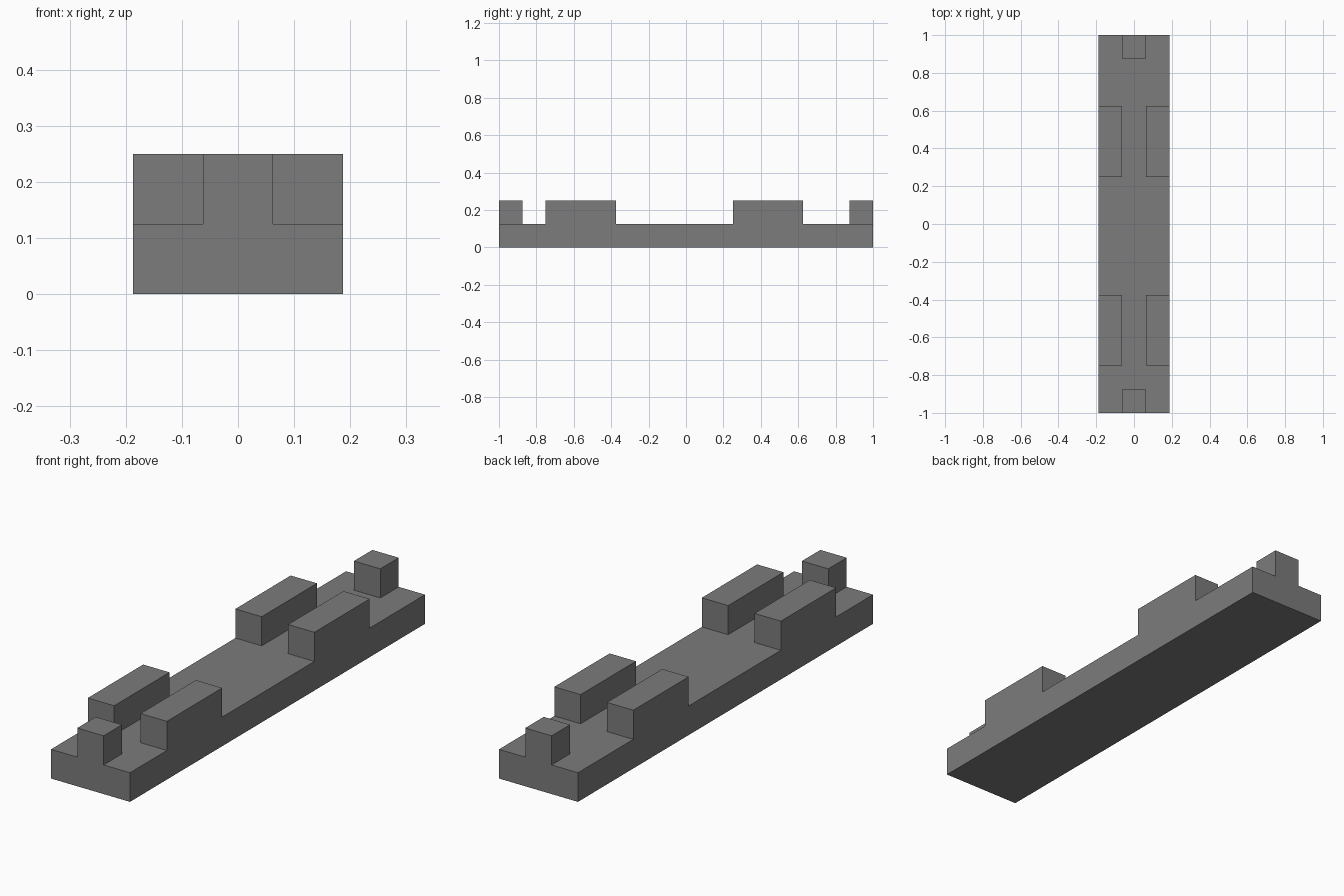
import bpy
import bmesh
from mathutils import Matrix, Vector

default = bpy.data.objects.get("Cube")
if default:
    bpy.data.objects.remove(default, do_unlink=True)

UNIT = 0.125  # thickness shared by the plate, rails and posts

grey = bpy.data.materials.new("mid_grey")
grey.use_nodes = True
colour = (0.2, 0.2, 0.2, 1)
grey.diffuse_color = colour
grey.node_tree.nodes["Principled BSDF"].inputs["Base Color"].default_value = colour


def block(name, centre, size):
    """Flat-shaded box with its origin at the centre of its underside."""
    bm = bmesh.new()
    bmesh.ops.create_cube(bm, size=1)
    lift = Matrix.Translation((0, 0, size[2] / 2))
    bm.transform(lift @ Matrix.Diagonal(Vector((*size, 1))))
    mesh = bpy.data.meshes.new(name)
    bm.to_mesh(mesh)
    bm.free()
    mesh.materials.append(grey)
    obj = bpy.data.objects.new(name, mesh)
    obj.location = centre
    bpy.context.collection.objects.link(obj)
    return obj


# Base plate
block("base_plate", (0, 0, 0), (3 * UNIT, 16 * UNIT, UNIT))

# Paired side rails, flush with the plate edges
for end, y in (("front", -4.5 * UNIT), ("back", 3.5 * UNIT)):
    for side, sign in (("left", 1), ("right", -1)):
        block(f"{end}_{side}_rail", (sign * UNIT, y, UNIT), (UNIT, 3 * UNIT, UNIT))

# Central post at each end
for end, sign in (("front", -1), ("back", 1)):
    block(f"{end}_post", (0, sign * 7.5 * UNIT, UNIT), (UNIT, UNIT, UNIT))
